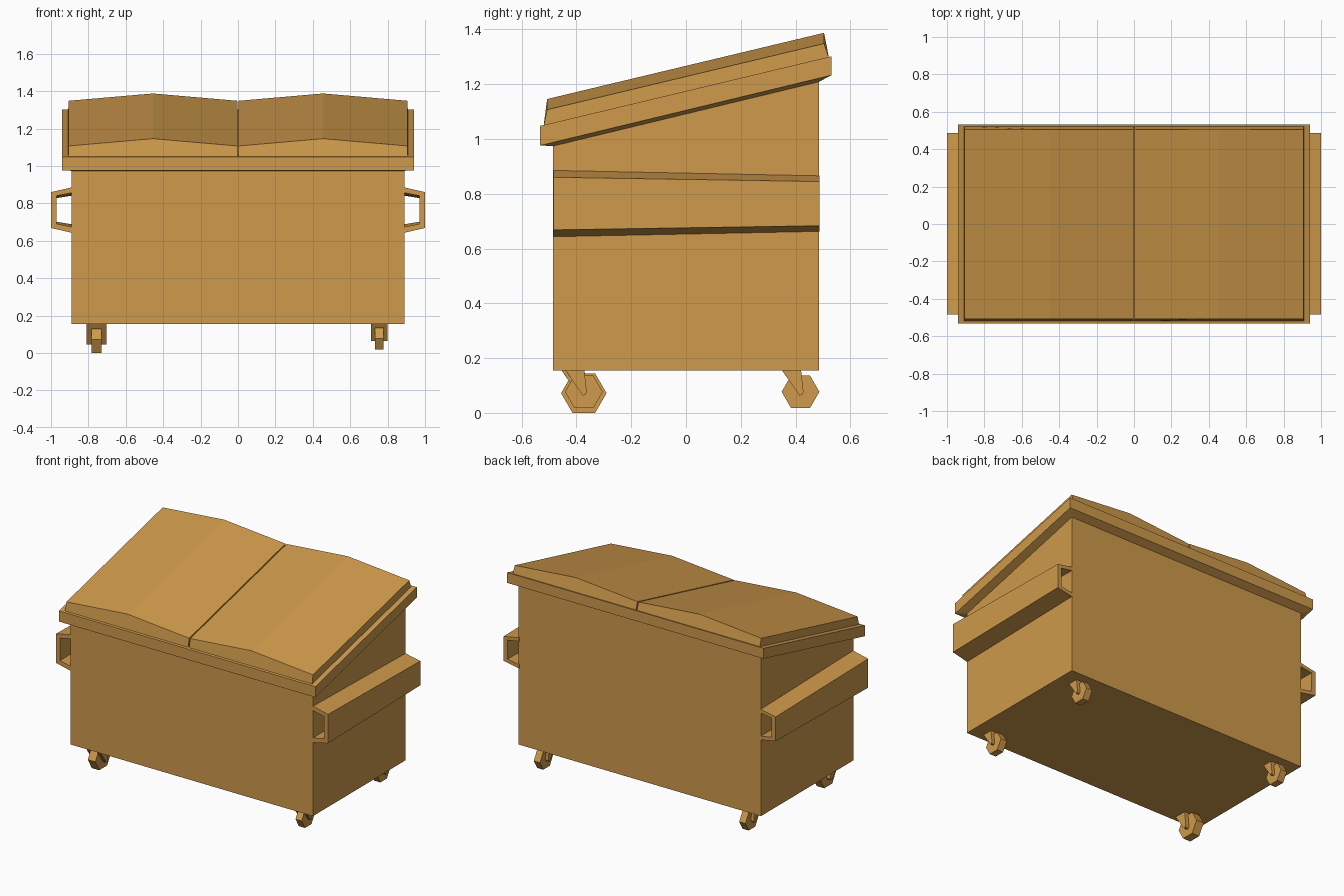
import bpy, bmesh, math

if "Cube" in bpy.data.objects:
    bpy.data.objects.remove(bpy.data.objects["Cube"])

paint = bpy.data.materials.new("ochre_paint")
paint.diffuse_color = (0.62, 0.32, 0.07, 1)
paint.use_nodes = True
paint.node_tree.nodes["Principled BSDF"].inputs["Base Color"].default_value = paint.diffuse_color


def loft(name, rings):
    """Skin a list of equal-length point rings and cap both ends."""
    bm = bmesh.new()
    loops = [[bm.verts.new(p) for p in ring] for ring in rings]
    n = len(loops[0])
    for a, b in zip(loops, loops[1:]):
        for i in range(n):
            j = (i + 1) % n
            bm.faces.new((a[i], a[j], b[j], b[i]))
    bm.faces.new(loops[0][::-1])
    bm.faces.new(loops[-1])
    bmesh.ops.recalc_face_normals(bm, faces=bm.faces)
    mesh = bpy.data.meshes.new(name)
    bm.to_mesh(mesh)
    bm.free()
    mesh.materials.append(paint)
    obj = bpy.data.objects.new(name, mesh)
    bpy.context.collection.objects.link(obj)
    return obj


def rect(x, y0, y1, z0, z1):
    """Rectangle ring, z0 along the front edge and z1 along the back edge."""
    return [(-x, y0, z0), (x, y0, z0), (x, y1, z1), (-x, y1, z1)]


def along_x(name, profile, x0, x1):
    return loft(name, [[(x, y, z) for y, z in profile] for x in (x0, x1)])


def rim_top(y):
    return 1.047 + 0.239 * (y + 0.535)


# Bin body with a sloping top
loft("body", [rect(0.89, -0.485, 0.485, 0.155, 0.155),
              rect(0.89, -0.485, 0.485, 0.99, 1.225)])

# Overhanging rim
loft("rim", [rect(0.889, -0.484, 0.484, 0.974, 1.208),
             rect(0.942, -0.533, 0.532, 0.976, 1.233),
             rect(0.942, -0.533, 0.532, rim_top(-0.533), rim_top(0.532))])

for s, side in ((-1, "left"), (1, "right")):
    # Ridged lid: low at both edges, peak down the middle
    def lid_ring(base_y, top_y):
        base, top = rim_top(base_y) - 0.005, rim_top(top_y) + 0.053
        return [(s * x, y, z) for x, y, z in (
            (0.004, base_y, base), (0.908, base_y, base),
            (0.906, top_y, top), (0.455, top_y, top + 0.039),
            (0.004, top_y, top))]
    loft(side + "_lid", [lid_ring(-0.52, -0.507), lid_ring(0.522, 0.504)])

    # Fork pocket: open channel narrowing towards the back
    channel = [(0.885, 0.886), (1.0, 0.86), (1.0, 0.668), (0.885, 0.642),
               (0.885, 0.673), (0.97, 0.69), (0.97, 0.84), (0.885, 0.857)]
    loft(side + "_fork_pocket",
         [[(s * x, y, 0.763 + (z - 0.763) * k) for x, z in channel]
          for y, k in ((-0.484, 1.0), (0.487, 0.84))])


def caster(name, x, y, z, k):
    """Six-sided wheel in a raked fork, scaled by k."""
    r = 0.083 * k
    hexagon = [(y + r * math.cos(i * math.pi / 3), z + r * math.sin(i * math.pi / 3))
               for i in range(6)]
    w = 0.0275 * k
    along_x(name + "_wheel", hexagon, x - w, x + w)
    # Fork arms either side of the wheel
    arm = [(y - 0.083 * k, 0.158), (y - 0.005 * k, 0.155 - 0.11 * k),
           (y + 0.007 * k, 0.155 - 0.108 * k), (y + 0.013 * k, 0.155 - 0.095 * k),
           (y + 0.002 * k, 0.158)]
    for s, tag in ((-1, "_fork_a"), (1, "_fork_b")):
        along_x(name + tag, arm, x + s * w, x + s * 0.053 * k)
    # Bridge joining the arms under the body
    bridge = [(y - 0.083 * k, 0.158), (y - 0.064 * k, 0.155 - 0.026 * k),
              (y + 0.004 * k, 0.155 - 0.026 * k), (y + 0.002 * k, 0.158)]
    along_x(name + "_fork_bridge", bridge, x - w, x + w)


# Casters: the front left one is larger
caster("front_left", -0.757, -0.373, 0.072, 1.0)
caster("front_right", 0.755, -0.373, 0.077, 0.83)
for s, side in ((-1, "left"), (1, "right")):
    caster("back_" + side, s * 0.755, 0.418, 0.077, 0.83)
